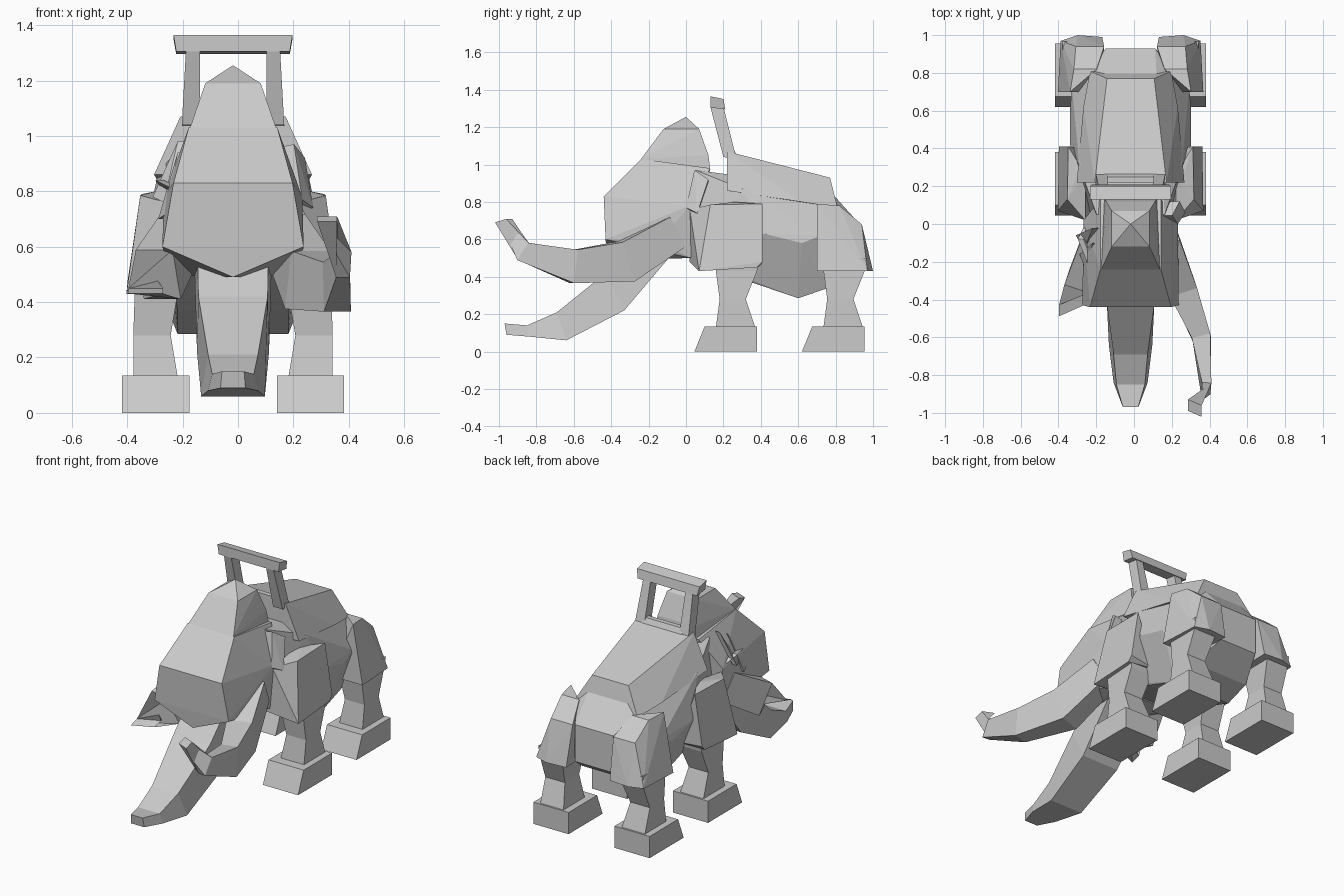
import bpy, bmesh
from mathutils import Vector

cube = bpy.data.objects.get("Cube")
if cube:
    bpy.data.objects.remove(cube, do_unlink=True)

CX = -0.018  # symmetry plane of the animal

grey = bpy.data.materials.new("stone_grey")
grey.use_nodes = True
GREY = (0.6, 0.6, 0.6, 1)
grey.diffuse_color = GREY
grey.node_tree.nodes["Principled BSDF"].inputs["Base Color"].default_value = GREY


def finish(name, bm):
    bmesh.ops.recalc_face_normals(bm, faces=bm.faces)
    mesh = bpy.data.meshes.new(name)
    bm.to_mesh(mesh)
    bm.free()
    mesh.materials.append(grey)
    obj = bpy.data.objects.new(name, mesh)
    obj.location.x = CX
    bpy.context.collection.objects.link(obj)
    return obj


def flip(points):
    return [(-x, y, z) for x, y, z in points]


def hull(name, points):
    """Faceted convex block around the points."""
    bm = bmesh.new()
    for p in points:
        bm.verts.new(p)
    res = bmesh.ops.convex_hull(bm, input=bm.verts)
    loose = [v for v in bm.verts if not v.link_faces]
    bmesh.ops.delete(bm, geom=loose, context='VERTS')
    bmesh.ops.dissolve_limit(bm, angle_limit=0.03, verts=bm.verts, edges=bm.edges)
    return finish(name, bm)


def sym_hull(name, half):
    return hull(name, half + flip(half))


def loft(name, rings):
    """Skin equal-sized rings and cap both ends."""
    bm = bmesh.new()
    loops = [[bm.verts.new(p) for p in r] for r in rings]
    n = len(loops[0])
    for a, b in zip(loops, loops[1:]):
        for i in range(n):
            j = (i + 1) % n
            bm.faces.new((a[i], a[j], b[j], b[i]))
    bm.faces.new(loops[0])
    bm.faces.new(loops[-1])
    return finish(name, bm)


def box_ring(x0, x1, y0, y1, z):
    return [(x0, y0, z), (x1, y0, z), (x1, y1, z), (x0, y1, z)]


# Body
sym_hull("body", [
    (.18, .05, .97), (.22, .04, .5), (.27, .3, .87), (.32, .42, .63),
    (.32, .62, .58), (.31, .72, .62), (.2, .35, .37), (.2, .6, .285),
    (.2, .76, .34), (.13, .93, .68), (.13, .93, .45), (.2, .8, .78), (.14, .75, .88)])

# Saddle blanket
sym_hull("saddle_blanket", [
    (.19, .22, 1.07), (.125, .77, .93), (.285, .22, .86),
    (.25, .62, .8), (.215, .81, .77)])

# Head, with a pointed crown
sym_hull("head", [
    (.16, -.24, 1.03), (.16, .13, .98), (.215, -.44, .83), (.255, -.43, .6),
    (0, -.42, .49), (.25, -.15, .58), (.25, .02, .78), (.22, .03, .5)])
sym_hull("crown", [
    (.155, -.24, 1.03), (.14, -.21, 1.07), (.1, -.12, 1.19), (0, 0, 1.255),
    (.1, .07, 1.19), (.13, .12, 1.05), (.14, .13, .97)])

# Trunk: y/z of the top and bottom edge, then their half widths
trunk = [
    ((-.2, .66), (-.05, .55), .13, .14),
    ((-.43, .42), (-.33, .22), .125, .13),
    ((-.69, .21), (-.64, .06), .09, .115),
    ((-.85, .14), (-.84, .08), .075, .09),
    ((-.97, .15), (-.96, .09), .04, .045)]
loft("trunk", [[(-a, *top), (a, *top), (b, *low), (-b, *low)] for top, low, a, b in trunk])

# Tusks: centre, half width, half height
tusk_path = [
    ((.19, -.06, .64), .06, .09), ((.27, -.33, .48), .075, .11),
    ((.375, -.6, .455), .05, .09), ((.4, -.87, .535), .025, .055),
    ((.34, -.975, .7), .04, .05)]


def tusk_rings(path):
    rings = []
    for i, (c, w, h) in enumerate(path):
        c = Vector(c)
        before = Vector(path[max(i - 1, 0)][0])
        after = Vector(path[min(i + 1, len(path) - 1)][0])
        along = (after - before).normalized()
        side = along.cross(Vector((0, 0, 1))).normalized()
        up = side.cross(along)
        if i == len(path) - 1:
            up, h = Vector((0, .5, .9)), .06
            side = Vector((.9, -.4, 0))
            up = Vector((0, 1, .3)) * .5
        rings.append([tuple(c + side * a * w + up * b * h)
                      for a, b in ((-1, -1), (1, -1), (1, 1), (-1, 1))])
    return rings


loft("long_tusk", tusk_rings(tusk_path))
stump = tusk_path[:1] + [((.27, -.3, .5), .07, .1), ((.315, -.43, .44), .07, .095)]
loft("broken_tusk", [flip(r) for r in tusk_rings(stump)])

# Ears: one whole, the other in shards
ear = [(.22, .045, .97), (.26, .12, .92), (.29, .06, .74), (.25, 0, .77)]
hull("whole_ear", ear + [(x - .05, y, z - .01) for x, y, z in ear])
shards = [
    ((.2, -.02, .98), (.29, -.06, .78), (.25, -.14, .76)),
    ((.2, -.28, .8), (.28, -.08, .84), (.25, -.02, .8)),
    ((.2, -.1, .94), (.27, -.16, .7), (.24, -.24, .72))]
for i, tri in enumerate(shards):
    hull(f"ear_shard_{i + 1}", flip(list(tri) + [(x - .03, y, z) for x, y, z in tri]))

# Legs: armour plate, shin and foot on both sides
shoulder = [
    (.385, .07, .43), (.38, .38, .45), (.38, .41, .48), (.2, .08, .46), (.2, .4, .46),
    (.335, .13, .785), (.33, .41, .79), (.28, .26, .8), (.24, .26, .8),
    (.24, .02, .76), (.19, .02, .48)]
thigh = [
    (.385, .7, .43), (.37, .97, .43), (.28, 1, .43), (.15, .99, .43), (.16, .7, .43),
    (.32, .7, .79), (.3, .82, .78), (.18, .82, .78), (.29, .94, .68), (.14, .94, .68)]

for side, s in (("left", 1), ("right", -1)):
    for end, dy, plate in (("front", 0, shoulder), ("rear", .575, thigh)):
        pts = plate if s > 0 else flip(plate)
        hull(f"{side}_{end}_plate", pts)
        loft(f"{side}_{end}_shin", [
            box_ring(s * .2, s * .36, .16 + dy, .39 + dy, .5),
            box_ring(s * .2, s * .355, .16 + dy, .38 + dy, .43),
            box_ring(s * .225, s * .36, .18 + dy, .32 + dy, .28),
            box_ring(s * .2, s * .36, .16 + dy, .37 + dy, .13)])
        loft(f"{side}_{end}_foot", [
            box_ring(s * .158, s * .4, .045 + dy, .38 + dy, 0),
            box_ring(s * .158, s * .4, .10 + dy, .38 + dy, .135)])
    # Handle posts
    loft(f"{side}_handle_post", [
        [(s * x, y, z) for x, y, z in ring] for ring in (
            [(.12, .2, 1.04), (.185, .2, 1.04), (.185, .27, 1.03), (.12, .27, 1.03)],
            [(.12, .13, 1.31), (.17, .13, 1.31), (.17, .2, 1.31), (.12, .2, 1.31)])])

# Handle bar and the low rail between the posts
sym_hull("handle_bar", [
    (.205, .13, 1.305), (.215, .13, 1.365), (.205, .21, 1.295), (.215, .2, 1.35)])
sym_hull("handle_rail", [
    (.14, .22, 1.05), (.14, .22, 1.09), (.14, .27, 1.05), (.14, .25, 1.09)])
